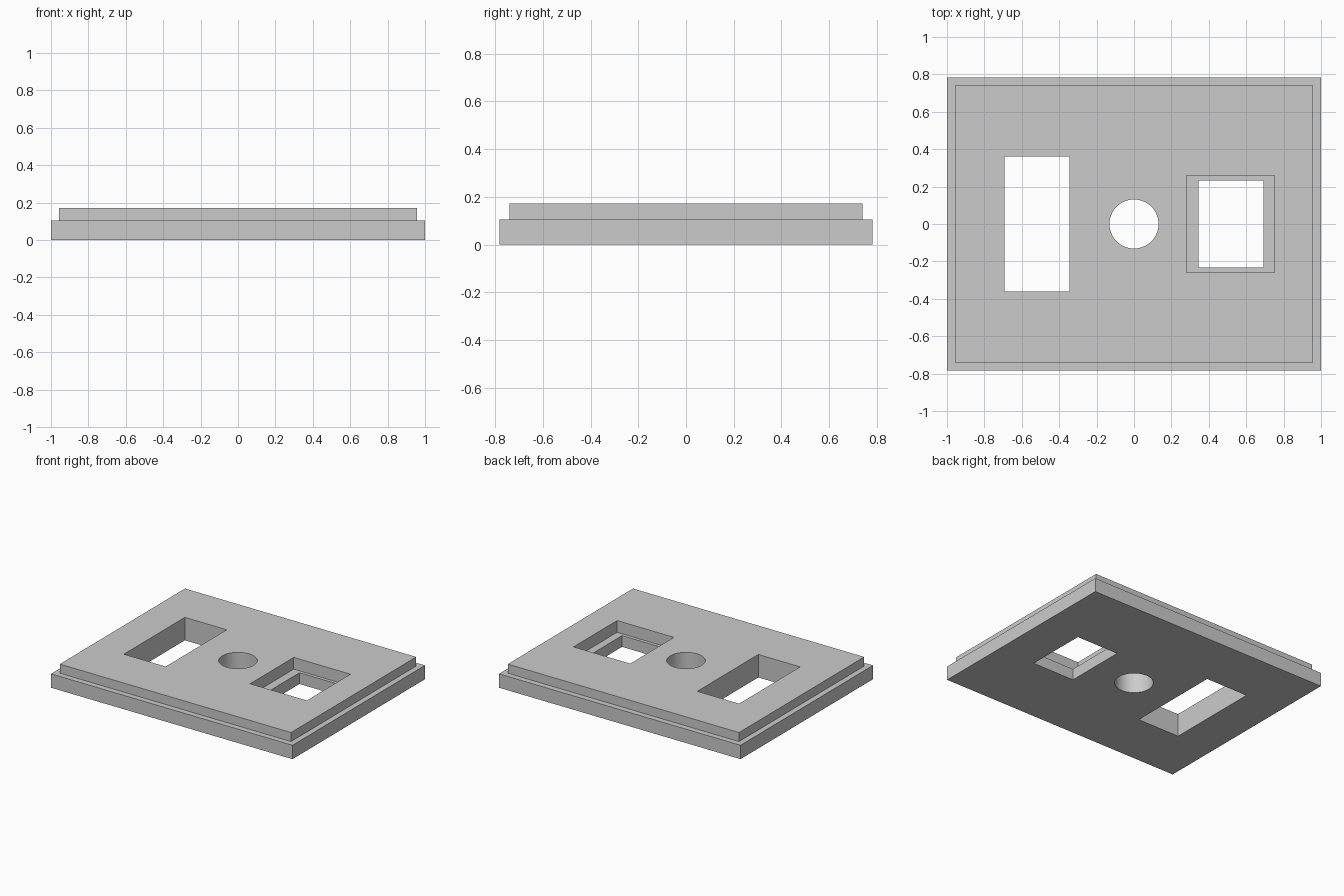
import bpy
import bmesh
from mathutils import Matrix

cube = bpy.data.objects.get("Cube")
if cube:
    bpy.data.objects.remove(cube, do_unlink=True)

BASE_TOP, TOP, LEDGE = 0.104, 0.172, 0.084

grey = bpy.data.materials.new("plain_grey")
grey.use_nodes = True
colour = (0.6, 0.6, 0.6, 1.0)
grey.diffuse_color = colour
grey.node_tree.nodes["Principled BSDF"].inputs["Base Color"].default_value = colour


def make_object(name, bm):
    mesh = bpy.data.meshes.new(name)
    bm.to_mesh(mesh)
    bm.free()
    mesh.materials.append(grey)
    obj = bpy.data.objects.new(name, mesh)
    bpy.context.collection.objects.link(obj)
    return obj


def add_box(bm, x0, x1, y, z0, z1):
    """Box symmetric in y."""
    size = Matrix.Diagonal((x1 - x0, 2 * y, z1 - z0, 1))
    place = Matrix.Translation(((x0 + x1) / 2, 0, (z0 + z1) / 2))
    return bmesh.ops.create_cube(bm, size=1, matrix=place @ size)


def box_cutter(name, x0, x1, y, z0):
    bm = bmesh.new()
    add_box(bm, x0, x1, y, z0, TOP + 0.1)
    return make_object(name, bm)


# Stepped plate: base slab with a smaller raised panel
bm = bmesh.new()
add_box(bm, -1, 1, 0.783, 0, BASE_TOP)
bm.faces.ensure_lookup_table()
top = max(bm.faces, key=lambda f: f.calc_center_median().z)
bmesh.ops.inset_region(bm, faces=[top], thickness=0.06)
raised = bmesh.ops.extrude_discrete_faces(bm, faces=[top])["faces"][0]
for v in raised.verts:
    v.co.z = TOP
bmesh.ops.recalc_face_normals(bm, faces=bm.faces[:])
plate = make_object("stepped_plate", bm)

# Openings: long slot, stepped window with a ledge, round centre hole
cutters = [
    box_cutter("slot_cutter", -0.693, -0.346, 0.361, -0.1),
    box_cutter("recess_cutter", 0.281, 0.751, 0.258, LEDGE),
    box_cutter("window_cutter", 0.346, 0.693, 0.233, -0.1),
]
bm = bmesh.new()
bmesh.ops.create_cone(bm, cap_ends=True, segments=64, radius1=0.131,
                      radius2=0.131, depth=1)
cutters.append(make_object("round_cutter", bm))

bpy.ops.object.select_all(action='DESELECT')
plate.select_set(True)
bpy.context.view_layer.objects.active = plate
for cutter in cutters:
    mod = plate.modifiers.new(cutter.name, 'BOOLEAN')
    mod.operation = 'DIFFERENCE'
    mod.solver = 'EXACT'
    mod.object = cutter
    bpy.ops.object.modifier_apply(modifier=mod.name)
for cutter in cutters:
    bpy.data.objects.remove(cutter, do_unlink=True)

# Smooth the round hole, keep the other edges crisp
bpy.ops.object.shade_smooth_by_angle(angle=0.5)
